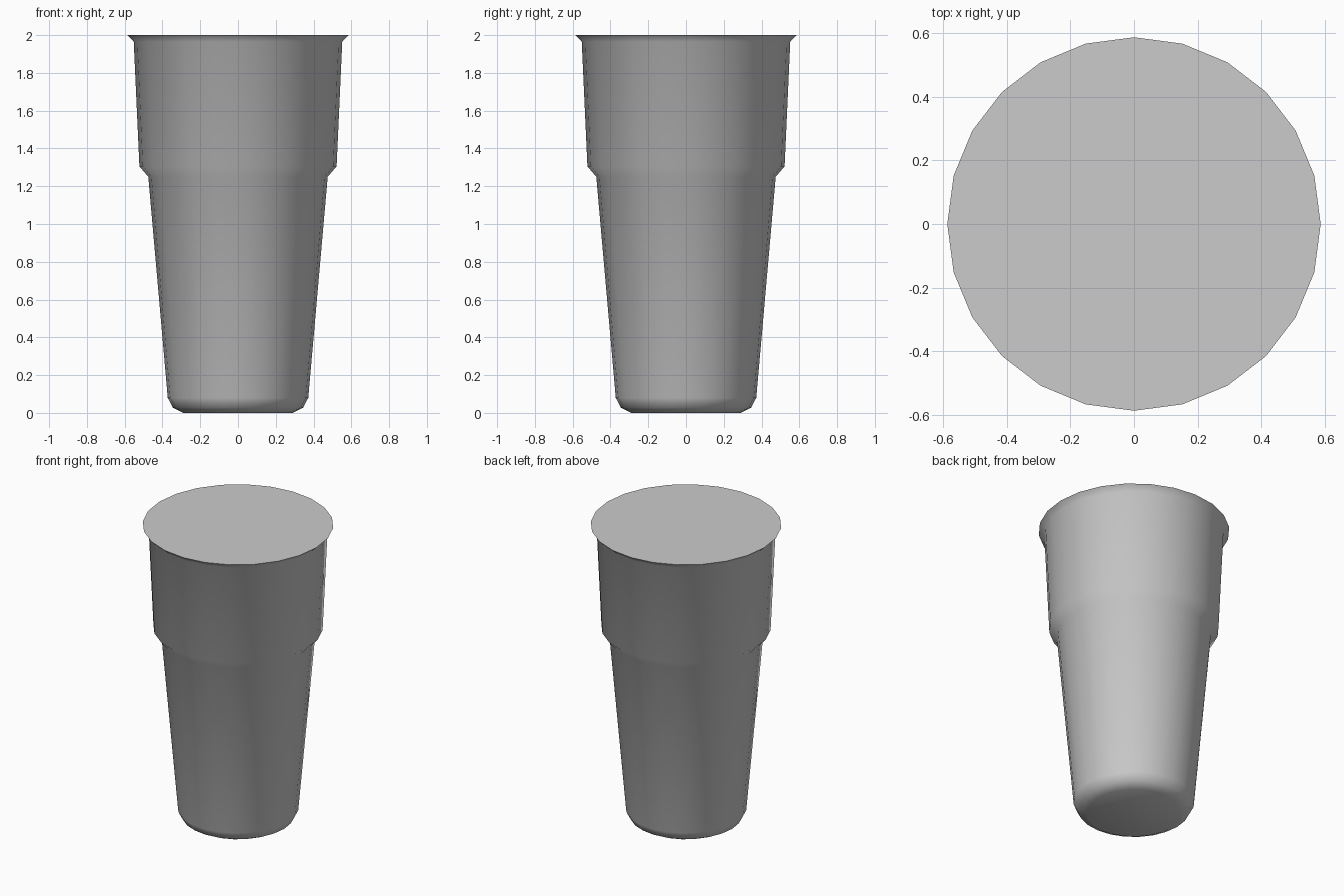
import bpy, bmesh
from math import radians
from mathutils import Matrix, Vector

if "Cube" in bpy.data.objects:
    bpy.data.objects.remove(bpy.data.objects["Cube"], do_unlink=True)

SIDES = 24

# Light grey material
grey = bpy.data.materials.new("light_grey")
grey.use_nodes = True
colour = (0.6, 0.6, 0.6, 1)
grey.diffuse_color = colour
grey.node_tree.nodes["Principled BSDF"].inputs["Base Color"].default_value = colour

# Radius and height, from the base up to the flared rim
profile = [(0.29, 0.0), (0.345, 0.028), (0.372, 0.08), (0.475, 1.25),
           (0.522, 1.305), (0.552, 1.965), (0.587, 2.0)]

# Lathe the cup body, then close the base and the filled top
bm = bmesh.new()
points = [bm.verts.new((r, 0, z)) for r, z in profile]
edges = [bm.edges.new(pair) for pair in zip(points, points[1:])]
bmesh.ops.spin(bm, geom=points + edges, cent=(0, 0, 0), axis=(0, 0, 1),
               angle=radians(360), steps=SIDES, use_merge=False)
bmesh.ops.remove_doubles(bm, verts=bm.verts, dist=0.0005)
bmesh.ops.holes_fill(bm, edges=[e for e in bm.edges if e.is_boundary], sides=0)
bmesh.ops.recalc_face_normals(bm, faces=bm.faces)

# Soft shading everywhere except the flat top and its rim
for face in bm.faces:
    face.smooth = face.normal.z < 0.9
for edge in bm.edges:
    edge.smooth = all(f.smooth for f in edge.link_faces)

mesh = bpy.data.meshes.new("cup")
bm.to_mesh(mesh)
bm.free()
mesh.materials.append(grey)
cup = bpy.data.objects.new("cup", mesh)
bpy.context.collection.objects.link(cup)
